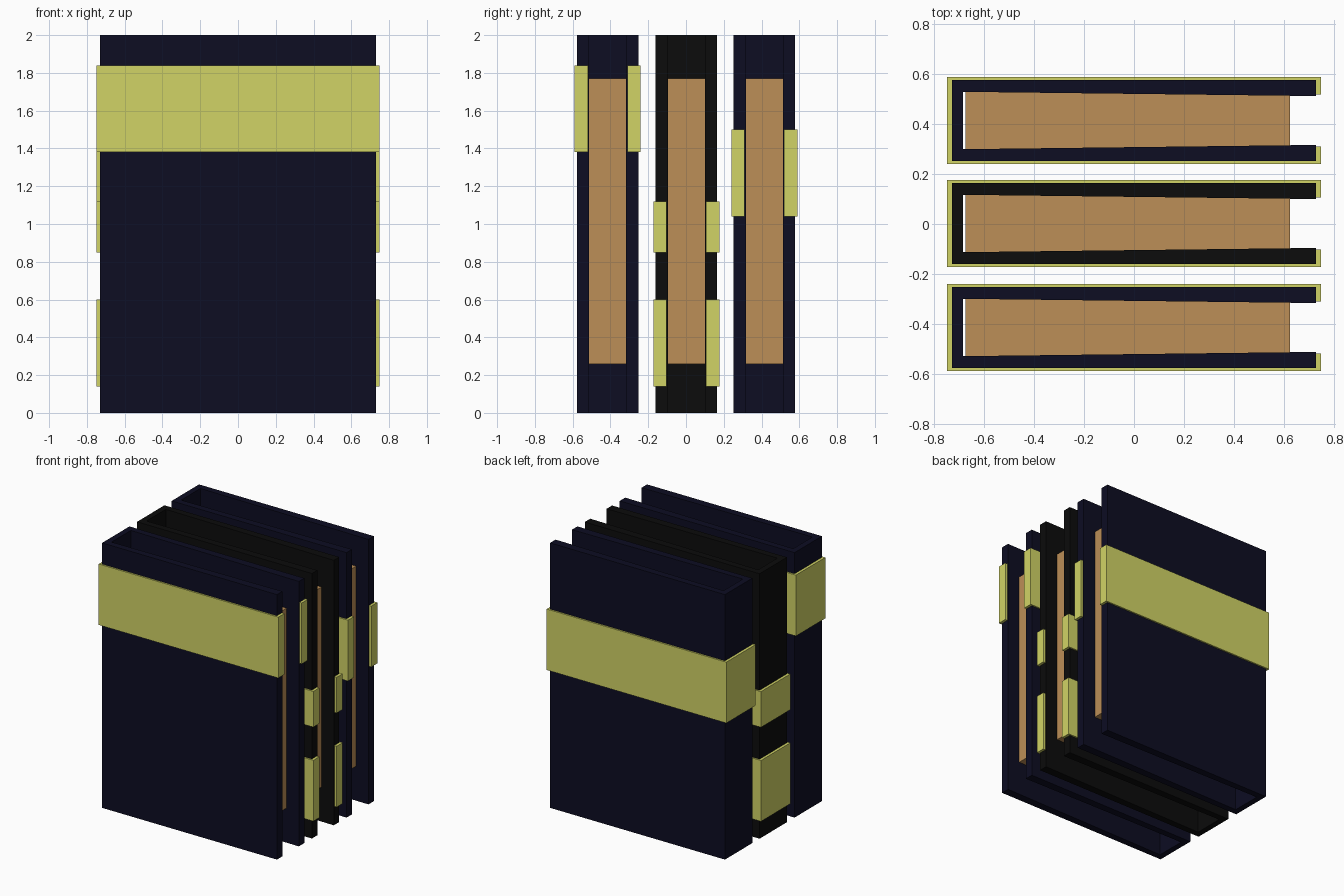
import bpy
import bmesh

default = bpy.data.objects.get("Cube")
if default:
    bpy.data.objects.remove(default, do_unlink=True)


def material(name, srgb):
    linear = [((c + 0.055) / 1.055) ** 2.4 if c > 0.04 else c / 12.92 for c in srgb]
    mat = bpy.data.materials.new(name)
    mat.use_nodes = True
    mat.diffuse_color = (*linear, 1)
    mat.node_tree.nodes["Principled BSDF"].inputs["Base Color"].default_value = (*linear, 1)
    return mat


NAVY = material("navy cover", (0.05, 0.05, 0.135))
BLACK = material("black cover", (0.045, 0.045, 0.045))
YELLOW = material("yellow band", (0.82, 0.83, 0.40))
PAPER = material("tan paper", (0.74, 0.56, 0.34))


def prism(name, half, y, bottom, top, mat):
    """Extrude a plan upward; half is its -y side, mirrored to close the loop."""
    outline = half + [(px, -py) for px, py in reversed(half)]
    bm = bmesh.new()
    base = bm.faces.new([bm.verts.new((px, py, bottom)) for px, py in outline])
    side = bmesh.ops.extrude_face_region(bm, geom=[base])["geom"]
    verts = [v for v in side if isinstance(v, bmesh.types.BMVert)]
    bmesh.ops.translate(bm, verts=verts, vec=(0, 0, top - bottom))
    bmesh.ops.recalc_face_normals(bm, faces=bm.faces)
    mesh = bpy.data.meshes.new(name)
    bm.to_mesh(mesh)
    bm.free()
    mesh.materials.append(mat)
    obj = bpy.data.objects.new(name, mesh)
    obj.location.y = y
    bpy.context.collection.objects.link(obj)
    return obj


# Plans: U-shaped cover with tapering boards, paper block, wrapped band
cover_plan = [(-0.685, -0.115), (0.73, -0.098), (0.73, -0.163), (-0.73, -0.163)]
paper_plan = [(0.626, -0.116), (-0.676, -0.116)]
band_plan = [(-0.725, -0.158), (0.725, -0.158), (0.725, -0.104),
             (0.75, -0.104), (0.75, -0.175), (-0.75, -0.175)]

# Each book: name, y centre, cover colour, band heights
books = [
    ("front", -0.415, NAVY, [(1.38, 1.84)]),
    ("middle", 0.002, BLACK, [(0.85, 1.12), (0.14, 0.60)]),
    ("back", 0.415, NAVY, [(1.04, 1.50)]),
]
for name, y, colour, bands in books:
    prism(name + "_cover", cover_plan, y, 0, 2, colour)
    prism(name + "_pages", paper_plan, y, 0.26, 1.77, PAPER)
    for i, (bottom, top) in enumerate(bands):
        prism(f"{name}_band_{i + 1}", band_plan, y, bottom, top, YELLOW)
